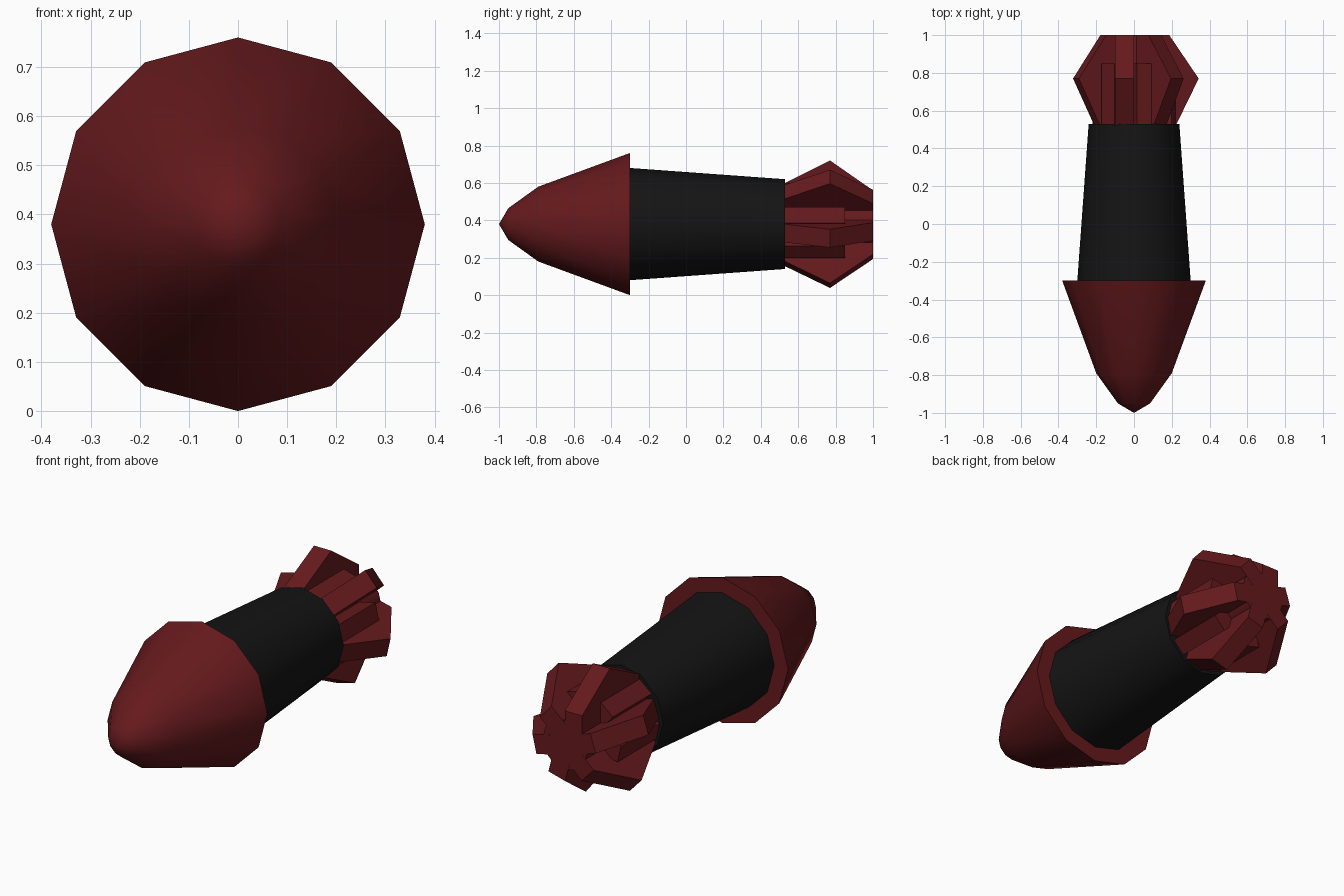
import bpy, bmesh, math

if "Cube" in bpy.data.objects:
    bpy.data.objects.remove(bpy.data.objects["Cube"])

CZ = 0.38  # height of the long axis


def material(name, color):
    m = bpy.data.materials.new(name)
    m.diffuse_color = (*color, 1)
    m.use_nodes = True
    m.node_tree.nodes["Principled BSDF"].inputs["Base Color"].default_value = m.diffuse_color
    return m


RED = material("dark_red", (0.13, 0.010, 0.012))
BLACK = material("black", (0.007, 0.007, 0.007))


def finish(name, bm, mat, smooth=False):
    bmesh.ops.recalc_face_normals(bm, faces=bm.faces)
    if smooth:
        for f in bm.faces:
            f.smooth = True
        for e in bm.edges:
            e.smooth = e.calc_face_angle(0) < math.radians(35)
    mesh = bpy.data.meshes.new(name)
    bm.to_mesh(mesh)
    bm.free()
    ob = bpy.data.objects.new(name, mesh)
    ob.data.materials.append(mat)
    ob.location.z = CZ
    bpy.context.collection.objects.link(ob)


def lathe(name, profile, mat, sides=12):
    """Closed solid turned about the y axis from (y, radius) points."""
    bm = bmesh.new()
    rings = []
    for y, r in profile:
        if r == 0:
            rings.append([bm.verts.new((0, y, 0))] * sides)
        else:
            rings.append([bm.verts.new((r * math.sin(2 * math.pi * i / sides), y,
                                        r * math.cos(2 * math.pi * i / sides)))
                          for i in range(sides)])
    for a, b in zip(rings, rings[1:]):
        for i in range(sides):
            j = (i + 1) % sides
            bm.faces.new(list(dict.fromkeys((a[i], a[j], b[j], b[i]))))
    for ring in (rings[0], rings[-1]):
        if ring[0] != ring[1]:
            bm.faces.new(ring)
    finish(name, bm, mat, True)


def fin(name, profile, angle, offset, width=0.10):
    """Slab with a (y, radius) outline, turned clockwise from straight up."""
    s, c = math.sin(math.radians(angle)), math.cos(math.radians(angle))
    bm = bmesh.new()
    sides = []
    for t in (offset - width / 2, offset + width / 2):
        sides.append([bm.verts.new((r * s + t * c, y, r * c - t * s)) for y, r in profile])
    n = len(profile)
    bm.faces.new(sides[0])
    bm.faces.new(sides[1][::-1])
    for i in range(n):
        j = (i + 1) % n
        bm.faces.new((sides[0][i], sides[1][i], sides[1][j], sides[0][j]))
    finish(name, bm, RED)


# Nose cone and tapered body
lathe("nose_cone", [(-1, 0), (-0.95, 0.085), (-0.79, 0.20), (-0.30, 0.38)], RED)
lathe("body", [(-0.30, 0.30), (0.53, 0.24)], BLACK)

# Tail core
lathe("tail_core", [(0.52, 0.13), (0.999, 0.13)], RED)

# Large pointed tail fins: (angle, sideways offset)
big = [(0.52, 0), (0.52, 0.215), (0.77, 0.34), (1.0, 0.18), (1.0, 0)]
for i, (a, t) in enumerate([(0, -0.05), (48, -0.035), (103, 0), (165, 0), (227, 0), (288, 0)]):
    prof = [(y, r * (0.95 if a == 288 else 1)) for y, r in big]
    fin(f"tail_fin_{i + 1}", prof, a, t)

# Short straight ribs between the fins
rib = [(0.52, 0), (0.52, 0.215), (0.85, 0.215), (0.85, 0)]
for i, a in enumerate((16, 77, 134, 196, 257, 320)):
    fin(f"tail_rib_{i + 1}", rib, a, 0, 0.09)
